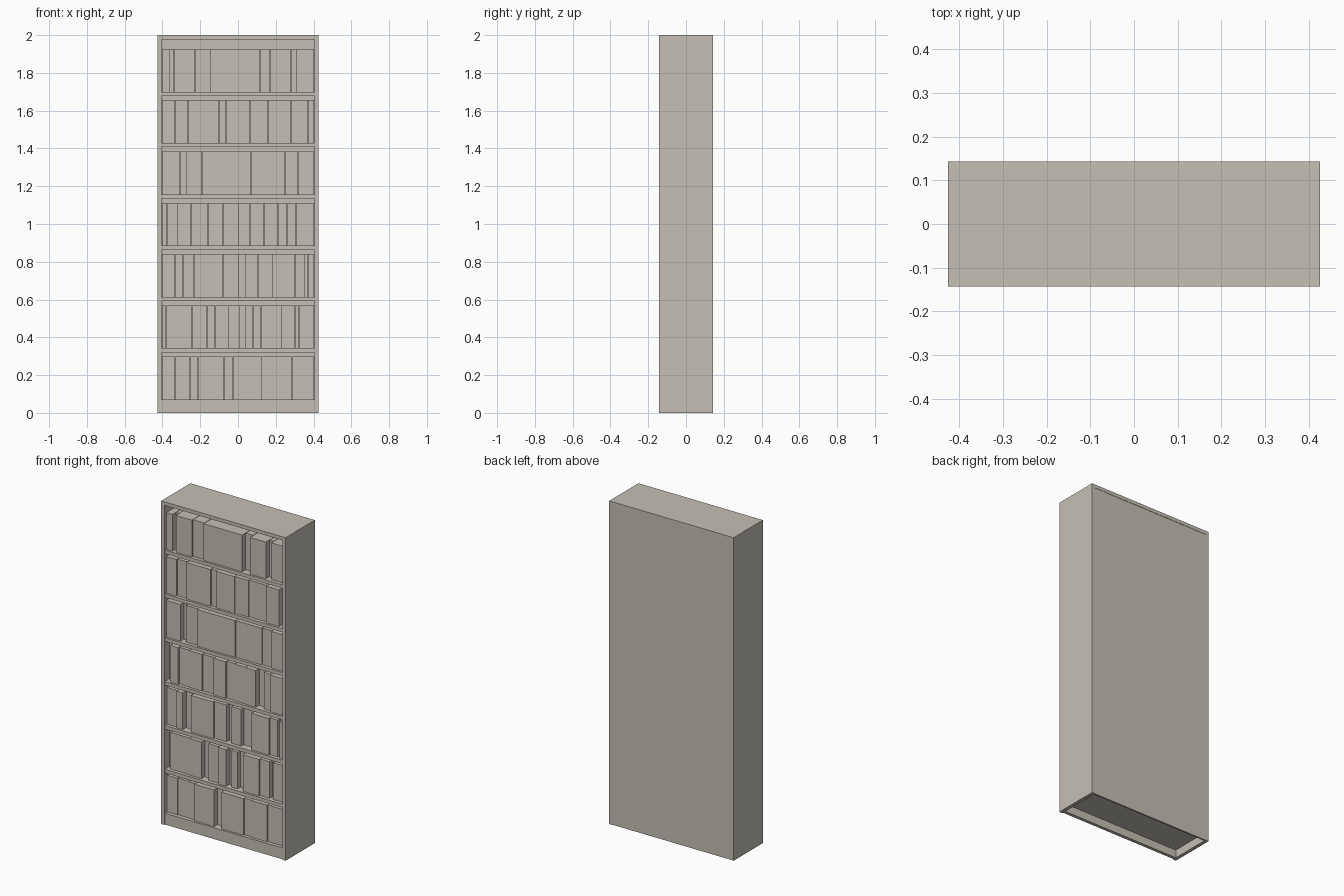
import bpy, bmesh

if "Cube" in bpy.data.objects:
    bpy.data.objects.remove(bpy.data.objects["Cube"])

# One painted finish for everything
paint = bpy.data.materials.new("warm_grey")
paint.diffuse_color = (0.56, 0.53, 0.46, 1)
paint.use_nodes = True
paint.node_tree.nodes["Principled BSDF"].inputs["Base Color"].default_value = paint.diffuse_color

W, D, H, T = 0.426, 0.143, 2.0, 0.022   # half width, half depth, height, board thickness
IN = W - T                              # inner half width


def boxes(name, bounds):
    """One object made of boxes given as (x0, x1, y0, y1, z0, z1)."""
    bm = bmesh.new()
    for x0, x1, y0, y1, z0, z1 in bounds:
        verts = bmesh.ops.create_cube(bm, size=1)["verts"]
        for v in verts:
            v.co = (x1 if v.co.x > 0 else x0,
                    y1 if v.co.y > 0 else y0,
                    z1 if v.co.z > 0 else z0)
    mesh = bpy.data.meshes.new(name)
    bm.to_mesh(mesh)
    bm.free()
    mesh.materials.append(paint)
    obj = bpy.data.objects.new(name, mesh)
    bpy.context.collection.objects.link(obj)
    return obj


# Carcass: sides, top, back panel and kick board
boxes("side_left", [(-W, -IN, -D, D, 0, H - T)])
boxes("side_right", [(IN, W, -D, D, 0, H - T)])
boxes("top_board", [(-W, W, -D, D, H - T, H)])
boxes("back_panel", [(-IN, IN, D - 0.012, D - 0.002, 0, H - T)])
boxes("kick_board", [(-IN, IN, -D + 0.006, -D + 0.026, 0, 0.05)])

# Seven shelves, the lowest resting on the kick board
PITCH, FIRST, BOOK_H = 0.2715, 0.071, 0.227
for i in range(7):
    z = FIRST + i * PITCH
    boxes(f"shelf_{i + 1}", [(-IN, IN, -D + 0.004, D - 0.012, z - T, z)])

# Books, bottom row first: right edge of each book, and how far it sits back
NEAR, MID, FAR = 0.017, 0.026, 0.05
ROWS = [
    [(-.333, MID), (-.255, MID + .004), (-.21, MID), (-.075, NEAR), (-.027, FAR),
     (.127, NEAR), (.18, MID), (.285, NEAR + .004), (IN, MID)],
    [(-.38, FAR), (-.244, MID), (-.163, NEAR + .004), (-.12, FAR), (-.05, MID), (.008, NEAR),
     (.037, FAR), (.08, MID), (.12, FAR), (.233, NEAR), (.30, MID), (.322, FAR), (IN, MID)],
    [(-.333, MID), (-.29, NEAR), (-.235, FAR), (-.08, NEAR), (.005, MID), (.037, FAR),
     (.105, MID), (.18, FAR), (.30, NEAR), (.355, MID), (.37, FAR), (IN, NEAR)],
    [(-.375, FAR), (-.32, NEAR), (-.25, MID), (-.16, NEAR + .004), (-.08, MID), (.005, NEAR),
     (.063, MID), (.137, NEAR + .004), (.21, NEAR), (.26, FAR), (.305, MID), (IN, NEAR)],
    [(-.305, NEAR), (-.275, FAR), (-.19, MID), (.07, NEAR), (.25, NEAR + .004),
     (.317, MID), (IN, NEAR)],
    [(-.333, NEAR), (-.264, MID), (-.10, NEAR), (-.065, MID), (.065, NEAR),
     (.157, NEAR + .004), (.28, MID), (.37, NEAR), (IN, FAR)],
    [(-.36, NEAR), (-.338, FAR), (-.227, NEAR), (-.148, MID), (.117, NEAR),
     (.17, FAR), (.28, NEAR), (.31, FAR), (IN, MID)],
]
for i, row in enumerate(ROWS):
    z = FIRST + i * PITCH
    left, books = -IN, []
    for right, back in row:
        books.append((left + 0.001, right - 0.001, -D + back, D - 0.03, z, z + BOOK_H))
        left = right
    boxes(f"books_row_{i + 1}", books)
